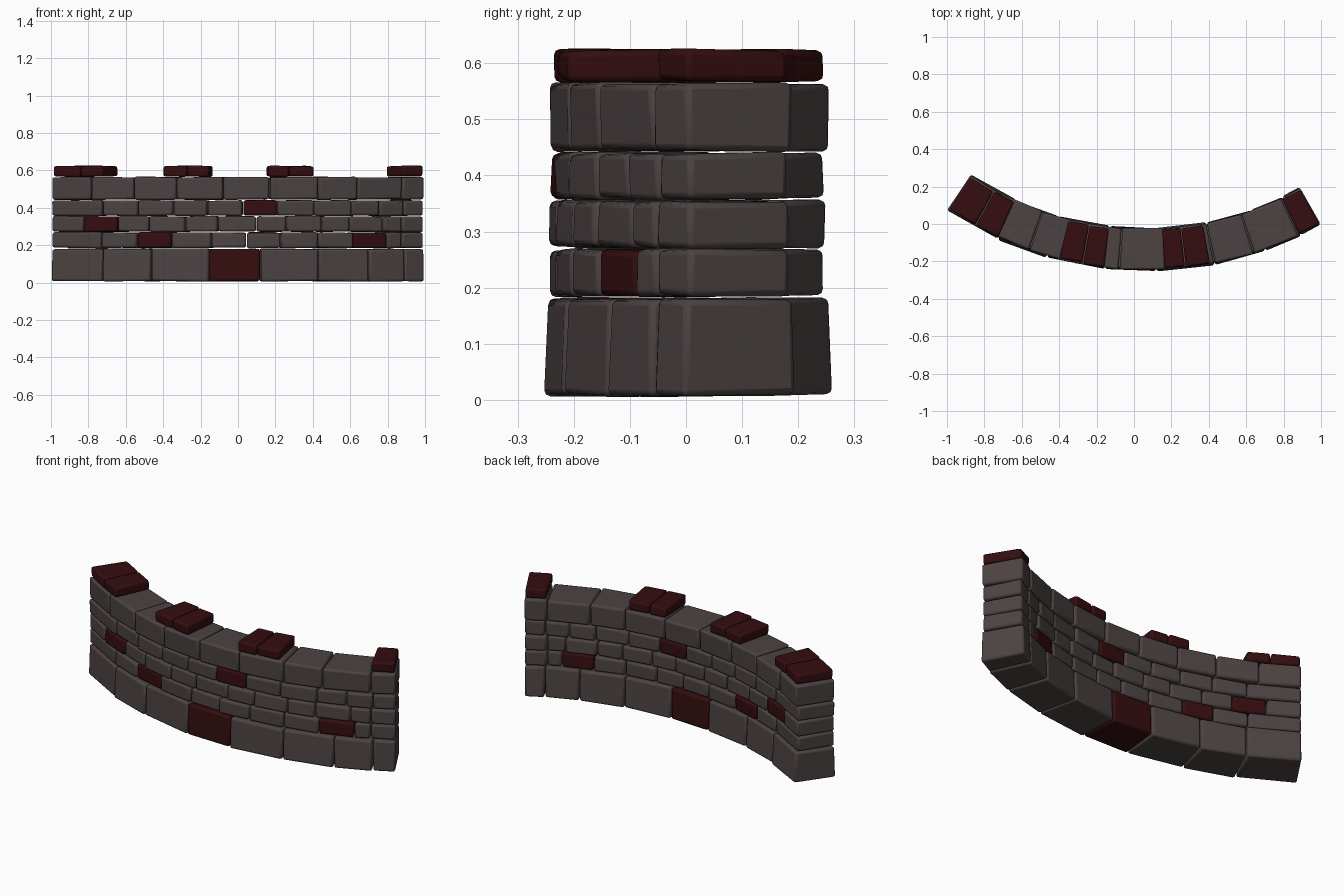
import bpy, bmesh, math, random
from mathutils import Vector

if "Cube" in bpy.data.objects:
    bpy.data.objects.remove(bpy.data.objects["Cube"])

random.seed(4)
CX, CY, R_FRONT = 0.06, 1.655, 1.9      # centre and radius of the front arc


def material(name, rgb):
    m = bpy.data.materials.new(name)
    m.diffuse_color = (*rgb, 1)
    m.use_nodes = True
    m.node_tree.nodes["Principled BSDF"].inputs["Base Color"].default_value = m.diffuse_color
    return m


stone = material("grey_stone", (0.072, 0.056, 0.055))
brick = material("dark_red_stone", (0.035, 0.004, 0.005))


def angle_at(x):
    return math.asin((x - CX) / R_FRONT)


def block(name, x0, x1, z0, z1, r_out, r_in, mat, flare=0.0, gap=0.003, jit=0.003):
    """One bevelled, slightly uneven stone between two points on the front arc."""
    a0, a1 = angle_at(x0) + gap / R_FRONT, angle_at(x1) - gap / R_FRONT
    bm = bmesh.new()
    bmesh.ops.create_cube(bm, size=2)
    push = random.uniform(-jit, jit)
    for v in bm.verts:
        a = a0 if v.co.x < 0 else a1
        r = r_out + push if v.co.y < 0 else r_in + push
        if v.co.z < 0:
            r += flare if v.co.y < 0 else -flare
        z = z0 if v.co.z < 0 else z1
        r += random.uniform(-jit, jit)
        z += random.uniform(-jit, jit)
        v.co = Vector((CX + r * math.sin(a), CY - r * math.cos(a), z))
    bmesh.ops.recalc_face_normals(bm, faces=bm.faces)
    mesh = bpy.data.meshes.new(name)
    bm.to_mesh(mesh)
    bm.free()
    mesh.materials.append(mat)
    ob = bpy.data.objects.new(name, mesh)
    bpy.context.collection.objects.link(ob)
    bev = ob.modifiers.new("worn_edges", 'BEVEL')
    bev.width = 0.011
    bev.segments = 2
    bev.limit_method = 'NONE'
    for o in bpy.context.selected_objects:
        o.select_set(False)
    ob.select_set(True)
    bpy.context.view_layer.objects.active = ob
    bpy.ops.object.shade_smooth_by_angle(angle=math.radians(40))


# courses: name, bottom, top, outer radius, inner radius, flare, joints, red stones
courses = [
    ("base_stone", 0.008, 0.181, 1.902, 1.682, 0.006,
     [-1, -.725, -.465, -.155, .12, .43, .70, .89, .997], {3}),
    ("lower_stone", 0.185, 0.268, 1.894, 1.69, 0,
     [-1, -.735, -.545, -.36, -.145, .045, .23, .43, .62, .80, .88, .997], {2, 8}),
    ("middle_stone", 0.272, 0.354, 1.896, 1.69, 0,
     [-1, -.83, -.65, -.48, -.285, -.11, .10, .26, .45, .60, .78, .88, .997], {1}),
    ("upper_stone", 0.358, 0.440, 1.895, 1.69, 0,
     [-1, -.73, -.54, -.35, -.165, .025, .21, .41, .61, .76, .89, .997], {5}),
    ("top_stone", 0.444, 0.564, 1.901, 1.681, -0.003,
     [-1, -.79, -.56, -.33, -.08, .17, .43, .64, .88, .999], set()),
]
for name, z0, z1, ro, ri, flare, joints, reds in courses:
    for i, (x0, x1) in enumerate(zip(joints, joints[1:])):
        block(f"{name}_{i + 1}", x0, x1, z0, z1, ro, ri,
              brick if i in reds else stone, flare)

# red capping stones in groups along the top
caps = [(-.995, -.85), (-.85, -.725), (-.405, -.275), (-.275, -.155),
        (.16, .275), (.275, .41), (.88, .995)]
for i, (x0, x1) in enumerate(caps):
    block(f"cap_stone_{i + 1}", x0, x1, 0.567, 0.624, 1.895, 1.69, brick)
